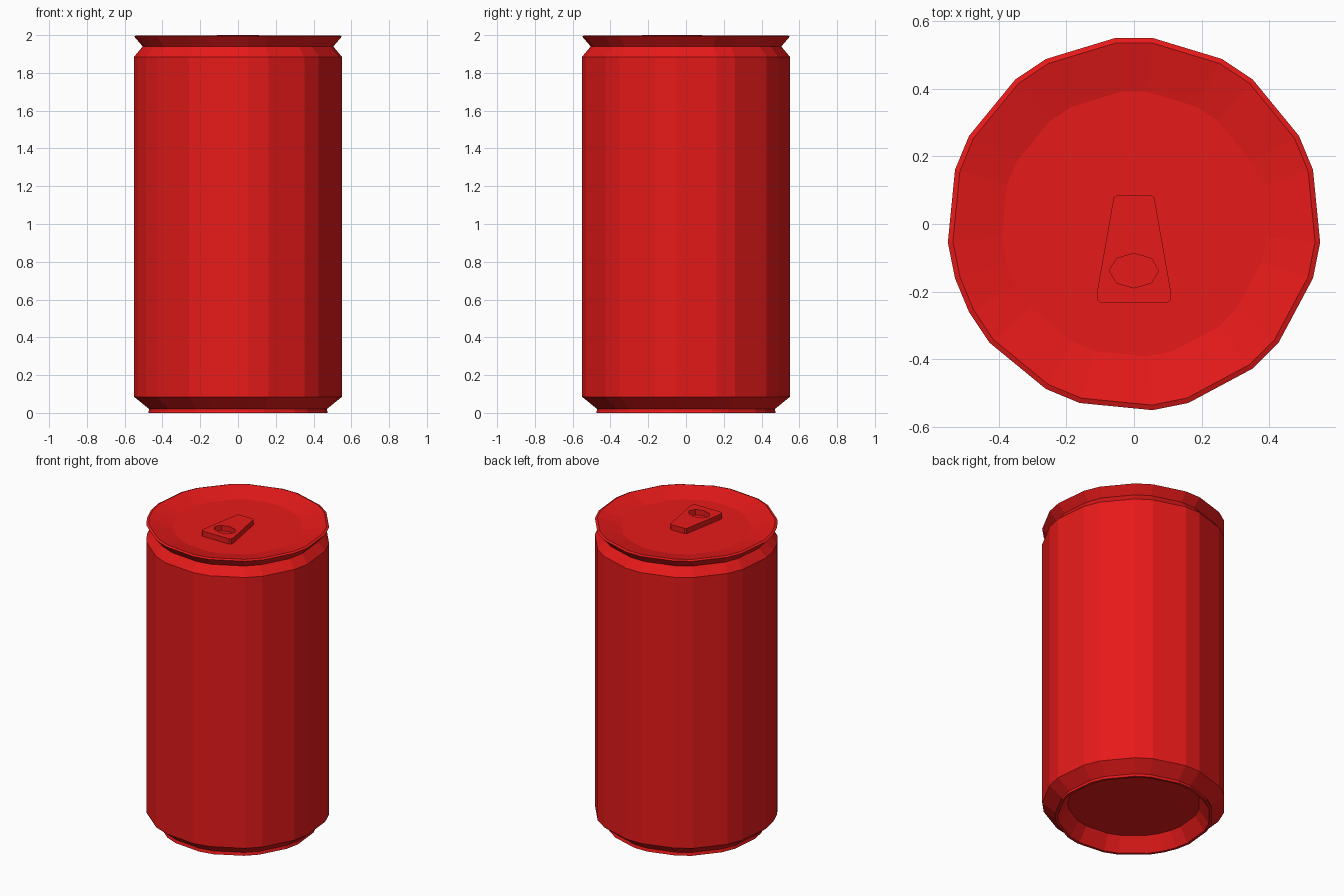
import bpy, bmesh
from math import cos, sin, radians

if "Cube" in bpy.data.objects:
    bpy.data.objects.remove(bpy.data.objects["Cube"])

red = bpy.data.materials.new("red")
red.diffuse_color = (0.8, 0.01, 0.01, 1)
red.use_nodes = True
red.node_tree.nodes["Principled BSDF"].inputs["Base Color"].default_value = red.diffuse_color

# Uneven low-poly outline: a 32-sided circle with some corners removed
SKIPPED = {0, 3, 6, 9, 12, 15, 20, 23, 26, 29}
ANGLES = [radians((k + 0.5) * 11.25) for k in range(32) if k not in SKIPPED]


def lathe(name, profile):
    """Stack rings of (radius, z) and cap both ends."""
    bm = bmesh.new()
    rings = [[bm.verts.new((r * cos(a), r * sin(a), z)) for a in ANGLES]
             for r, z in profile]
    n = len(ANGLES)
    for low, high in zip(rings, rings[1:]):
        for i in range(n):
            j = (i + 1) % n
            bm.faces.new((low[i], low[j], high[j], high[i]))
    bm.faces.new(rings[0][::-1])
    bm.faces.new(rings[-1])
    bmesh.ops.recalc_face_normals(bm, faces=bm.faces)
    mesh = bpy.data.meshes.new(name)
    bm.to_mesh(mesh)
    bm.free()
    mesh.materials.append(red)
    obj = bpy.data.objects.new(name, mesh)
    bpy.context.collection.objects.link(obj)
    return obj


# Can body: recessed base, foot, wall, neck, rim and sunken lid
lathe("can_body", [
    (0.40, 0.09), (0.46, 0.0), (0.477, 0.0), (0.472, 0.02),
    (0.553, 0.085), (0.553, 1.885), (0.507, 1.94),
    (0.553, 1.993), (0.538, 1.999), (0.393, 1.965),
])

# Pull tab: rounded trapezoid plate with an eight-sided finger hole
half = [(0.05, 0.085), (0.06, 0.078), (0.11, -0.205), (0.108, -0.225), (0.098, -0.233)]
outline = half + [(-x, y) for x, y in reversed(half)]
hole = [(0.073 * cos(radians(a)), -0.138 + 0.051 * sin(radians(a)))
        for a in range(0, 360, 45)]
curve = bpy.data.curves.new("pull_tab", "CURVE")
curve.dimensions = "2D"
curve.fill_mode = "BOTH"
curve.extrude = 0.018
for points in (outline, hole):
    spline = curve.splines.new("POLY")
    spline.points.add(len(points) - 1)
    for p, (x, y) in zip(spline.points, points):
        p.co = (x, y, 0, 1)
    spline.use_cyclic_u = True
curve.materials.append(red)
tab = bpy.data.objects.new("pull_tab", curve)
tab.location.z = 1.982
bpy.context.collection.objects.link(tab)
bpy.context.view_layer.objects.active = tab
tab.select_set(True)
bpy.ops.object.convert(target="MESH")
bpy.ops.object.shade_flat()
